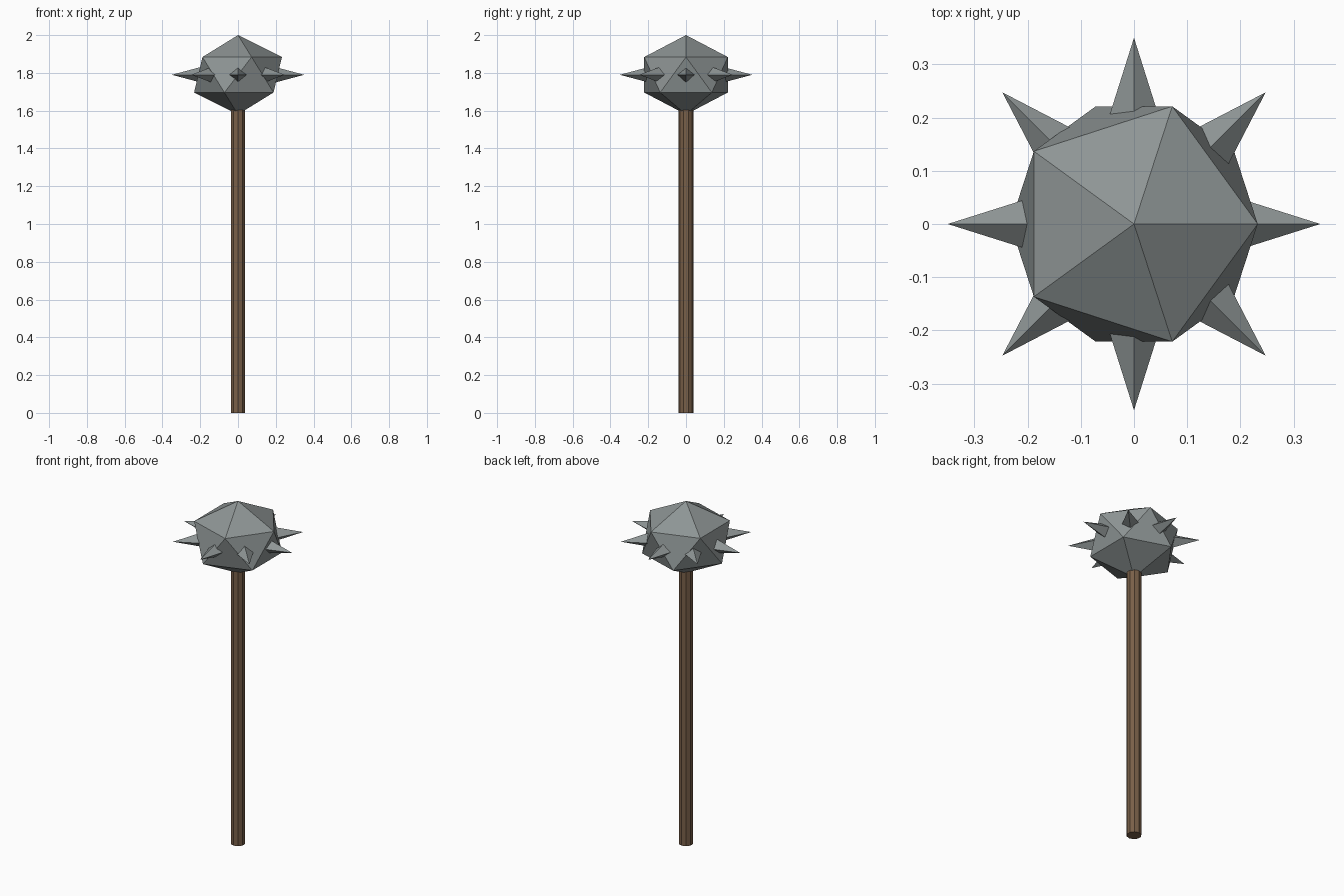
import bpy
import math
from mathutils import Matrix

if "Cube" in bpy.data.objects:
    bpy.data.objects.remove(bpy.data.objects["Cube"])

HEAD_Z = 1.79


def material(name, color):
    m = bpy.data.materials.new(name)
    m.diffuse_color = color
    m.use_nodes = True
    m.node_tree.nodes["Principled BSDF"].inputs["Base Color"].default_value = m.diffuse_color
    return m


def finish(name, mat):
    ob = bpy.context.object
    ob.name = ob.data.name = name
    ob.data.materials.append(mat)
    return ob


steel = material("dark_steel", (0.27, 0.30, 0.30, 1))
wood = material("wood", (0.19, 0.115, 0.065, 1))

# wooden shaft, ten sided, its top buried in the head
bpy.ops.mesh.primitive_cylinder_add(vertices=10, radius=0.04, depth=1.61,
                                    location=(0, 0, 0.805))
finish("shaft", wood)

# slightly flattened icosahedral head
bpy.ops.mesh.primitive_ico_sphere_add(subdivisions=1, radius=1,
                                      location=(0, 0, HEAD_Z))
head = finish("head", steel)
head.scale = (0.26, 0.26, 0.21)

# ring of eight four-sided spikes, pointing outwards
for i in range(8):
    bpy.ops.mesh.primitive_cone_add(vertices=4, radius1=0.06, radius2=0,
                                    depth=0.19)
    spike = finish(f"spike_{i + 1}", steel)
    spike.data.transform(Matrix.Translation((0, 0, 0.255)))
    spike.data.transform(Matrix.Rotation(math.pi / 2, 4, 'Y'))
    spike.data.transform(Matrix.Diagonal((1, 1, 0.85, 1)))
    spike.rotation_euler.z = i * math.pi / 4
    spike.location.z = HEAD_Z
